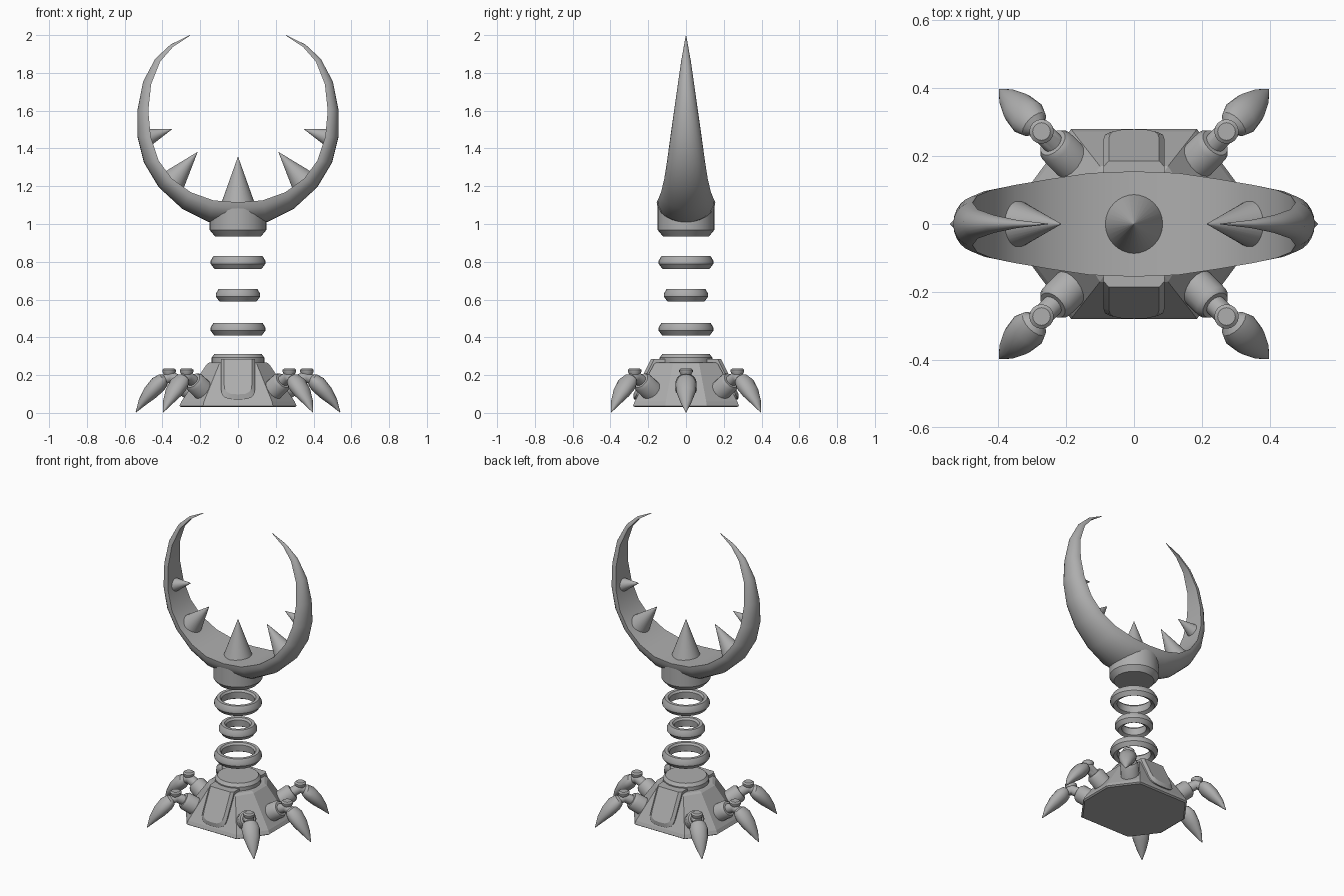
import bpy, math
from mathutils import Vector, Matrix

if "Cube" in bpy.data.objects:
    bpy.data.objects.remove(bpy.data.objects["Cube"])

grey = bpy.data.materials.new("plain grey")
grey.diffuse_color = (0.42, 0.42, 0.42, 1)
grey.use_nodes = True
grey.node_tree.nodes["Principled BSDF"].inputs["Base Color"].default_value = grey.diffuse_color


def loft(name, rings, matrix=Matrix(), closed=False, smooth=35):
    """Skin a row of equal-length closed rings; cap the ends unless closed."""
    n, m = len(rings[0]), len(rings)
    verts = [matrix @ Vector(p) for ring in rings for p in ring]
    faces = []
    for i in range(m if closed else m - 1):
        a, b = i * n, (i + 1) % m * n
        faces += [(a + j, a + (j + 1) % n, b + (j + 1) % n, b + j) for j in range(n)]
    if not closed:
        faces += [tuple(range(n))[::-1], tuple(range((m - 1) * n, m * n))]
    mesh = bpy.data.meshes.new(name)
    mesh.from_pydata(verts, [], faces)
    mesh.materials.append(grey)
    ob = bpy.data.objects.new(name, mesh)
    bpy.context.collection.objects.link(ob)
    bpy.ops.object.select_all(action='DESELECT')
    ob.select_set(True)
    bpy.context.view_layer.objects.active = ob
    bpy.ops.object.mode_set(mode='EDIT')
    bpy.ops.mesh.select_all(action='SELECT')
    bpy.ops.mesh.normals_make_consistent(inside=False)
    bpy.ops.object.mode_set(mode='OBJECT')
    if smooth:
        bpy.ops.object.shade_smooth_by_angle(angle=math.radians(smooth))
    return ob


def lathe(name, profile, matrix=Matrix(), closed=False, n=32):
    """Revolve (radius, z) points around z."""
    rings = [[(r * math.cos(t * math.tau / n), r * math.sin(t * math.tau / n), z)
              for t in range(n)] for r, z in profile]
    return loft(name, rings, matrix, closed)


def sweep(name, path, matrix, widen=1.0, n=16):
    """Tube along (x, z, radius) points in the xz plane."""
    rings = []
    for i, (x, z, r) in enumerate(path):
        a, b = path[max(i - 1, 0)], path[min(i + 1, len(path) - 1)]
        d = Vector((b[0] - a[0], 0, b[1] - a[1])).normalized()
        side = Vector((-d.z, 0, d.x))
        rings.append([Vector((x, 0, z)) + side * r * math.cos(t * math.tau / n)
                      + Vector((0, r * widen * math.sin(t * math.tau / n), 0))
                      for t in range(n)])
    return loft(name, rings, matrix)


# Faceted base body: stretched octagon tapering upward
def octagon(x, y, hx, hy, z):
    return [(x, -hy, z), (x, hy, z), (hx, y, z), (-hx, y, z),
            (-x, hy, z), (-x, -hy, z), (-hx, -y, z), (hx, -y, z)]


loft("base_body", [octagon(.30, .27, .18, .108, .03), octagon(.31, .28, .185, .11, .037),
                   octagon(.30, .272, .18, .107, .06), octagon(.165, .17, .10, .07, .258),
                   octagon(.15, .155, .09, .065, .268)], smooth=0)
lathe("base_collar", [(.14, .25), (.14, .292), (.125, .312)])


# Raised panels with rounded lower ends, front and back
def panel_ring(half, low, top, depth, back=None):
    pts = [(half, top)]
    for i in range(9):
        a = math.pi * i / 8
        c = math.copysign(abs(math.cos(a)) ** .7, math.cos(a))
        pts.append((half * c, low + .055 - .055 * math.sin(a) ** .7 if 0 < i < 8 else low + .055))
    pts.append((-half, top))
    return [(x, back if back else -(.268 - (z - .07) * .5) - depth, z) for x, z in pts]


for name, turn in (("front_panel", 0), ("back_panel", math.pi)):
    loft(name, [panel_ring(.09, .07, .285, 0, -.11), panel_ring(.09, .07, .285, .008),
                panel_ring(.074, .098, .285, .025)], Matrix.Rotation(turn, 4, 'Z'), smooth=25)

# Legs: stub, neck, flared button and curved claw, six around the base
for k, deg in enumerate((0, 45, 135, 180, 225, 315)):
    out = 0 if deg % 180 == 0 else .02
    m = Matrix.Rotation(math.radians(deg), 4, 'Z') @ Matrix.Translation((out, 0, 0))
    sweep(f"leg_stub_{k}", [(.19, .085, .058), (.305, .162, .056), (.318, .171, .045)], m)
    sweep(f"leg_neck_{k}", [(.30, .16, .032), (.36, .192, .032), (.40, .172, .026)], m)
    lathe(f"leg_button_{k}", [(.02, .175), (.024, .20), (.036, .217), (.036, .228), (.026, .236)],
          m @ Matrix.Translation((.365, 0, 0)), n=16)
    sweep(f"leg_claw_{k}", [(.382, .18, .022), (.395, .175, .036), (.422, .152, .045),
                            (.463, .108, .04), (.505, .058, .024), (.54, .004, .002)],
          m, widen=1.25)

# Floating neck rings with a bevelled outer rim
for k, (r, z) in enumerate(((.145, .443), (.117, .623), (.145, .797))):
    lathe(f"neck_ring_{k}", [(r - .042, z - .022), (r - .02, z - .034), (r, z - .008), (r, z + .008),
                             (r - .015, z + .034), (r - .035, z + .034), (r - .045, z + .022)],
          closed=True)

# Cup under the crescent
lathe("crescent_cup", [(.122, .935), (.15, .968), (.15, 1.10)])

# Crescent: D-shaped sections as inner x, z, outer x, z, half width
half = [(.13, 1.125, .155, 1.01, .150), (.25, 1.168, .295, 1.08, .132), (.35, 1.24, .42, 1.195, .115),
        (.42, 1.335, .498, 1.325, .100), (.462, 1.46, .532, 1.46, .083), (.475, 1.60, .532, 1.605, .063),
        (.46, 1.74, .502, 1.755, .043), (.412, 1.86, .438, 1.875, .026), (.345, 1.937, .357, 1.95, .012),
        (.253, 1.998, .255, 2.0, .001)]
sections = [(-a, b, -c, d, w) for a, b, c, d, w in reversed(half)]
sections += [(0, 1.115, 0, .99, .155)] + half
rings = []
for ix, iz, ox, oz, w in sections:
    ring = []
    for j in range(13):
        a = math.pi * j / 12
        s = math.sin(a)
        ring.append((ix + (ox - ix) * s, w * math.cos(a), iz + (oz - iz) * s))
    rings.append(ring)
loft("crescent", rings, smooth=40)

# Spikes along the inner face: base x, z, tip x, z, base radius
spikes = [(0, 1.10, 0, 1.355, .092)]
for s in (-1, 1):
    spikes += [(s * .345, 1.225, s * .215, 1.38, .07), (s * .465, 1.463, s * .35, 1.502, .043)]
for k, (x, z, tx, tz, r) in enumerate(spikes):
    d = Vector((tx - x, 0, tz - z))
    m = Matrix.Translation((x, 0, z)) @ d.to_track_quat('Z', 'Y').to_matrix().to_4x4()
    lathe(f"spike_{k}", [(r, 0), (.001, d.length)], m)
